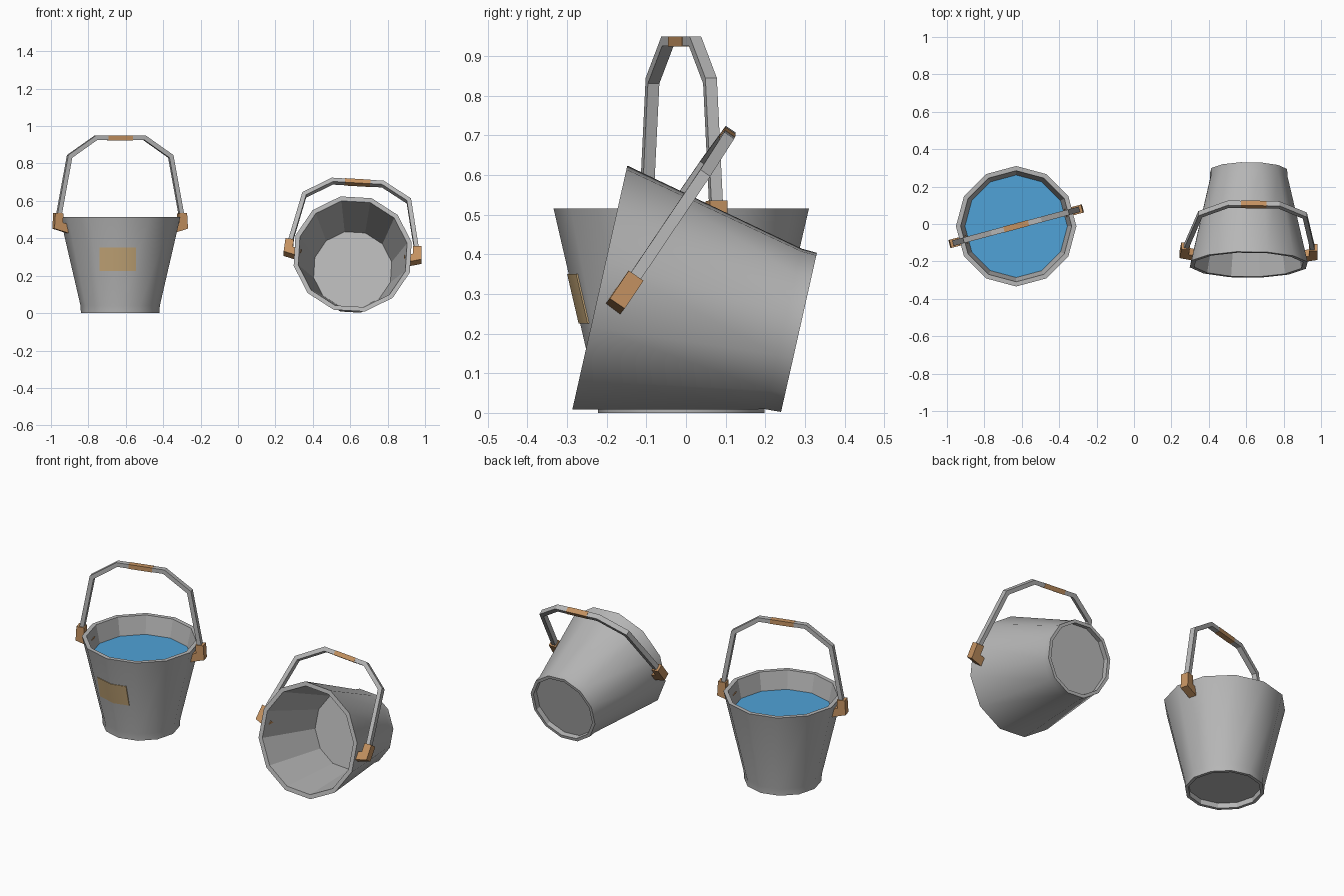
import bpy, bmesh, math
from mathutils import Matrix, Vector

if "Cube" in bpy.data.objects:
    bpy.data.objects.remove(bpy.data.objects["Cube"])


def material(name, rgb):
    m = bpy.data.materials.new(name)
    m.diffuse_color = (*rgb, 1)
    m.use_nodes = True
    m.node_tree.nodes["Principled BSDF"].inputs["Base Color"].default_value = m.diffuse_color
    return m


METAL = material("grey metal", (0.47, 0.47, 0.47))
WOOD = material("brown wood", (0.56, 0.29, 0.12))
WATER = material("blue water", (0.08, 0.36, 0.68))
PATCH = material("tan patch", (0.62, 0.43, 0.21))
SIDES = 12


def make(name, bm, mat, matrix):
    bmesh.ops.recalc_face_normals(bm, faces=bm.faces)
    me = bpy.data.meshes.new(name)
    bm.to_mesh(me)
    bm.free()
    me.materials.append(mat)
    ob = bpy.data.objects.new(name, me)
    bpy.context.collection.objects.link(ob)
    ob.matrix_world = matrix
    return ob


def ring(bm, r, z):
    # a face is centred on the local x axis
    return [bm.verts.new((r * math.cos((i + .5) * math.tau / SIDES),
                          r * math.sin((i + .5) * math.tau / SIDES), z))
            for i in range(SIDES)]


def pail(name, matrix):
    # profile from the recessed underside, up the outside, down to the inner floor
    prof = [(0.192, 0.03), (0.192, 0), (0.21, 0), (0.212, 0.04),
            (0.322, 0.515), (0.297, 0.515), (0.213, 0.13)]
    bm = bmesh.new()
    rings = [ring(bm, r, z) for r, z in prof]
    for k in range(len(rings) - 1):
        a, b = rings[k], rings[k + 1]
        for i in range(SIDES):
            j = (i + 1) % SIDES
            f = bm.faces.new((a[i], a[j], b[j], b[i]))
            f.smooth = k in (2, 3)
    bm.faces.new(rings[0])
    bm.faces.new(rings[-1])
    make(name, bm, METAL, matrix)


def bar(name, path, thick, width, mat, matrix):
    # square bar swept with mitred corners along a path in the xz plane
    pts = [Vector((x, 0, z)) for x, z in path]
    bm = bmesh.new()
    rows = []
    for i, p in enumerate(pts):
        d1 = (p - pts[i - 1]).normalized() if i else None
        d2 = (pts[i + 1] - p).normalized() if i < len(pts) - 1 else None
        d1, d2 = d1 or d2, d2 or d1
        t = (d1 + d2).normalized()
        n = Vector((-t.z, 0, t.x)) * (thick / 2 / t.dot(d1))
        w = Vector((0, width / 2, 0))
        rows.append([bm.verts.new(p + o) for o in (n + w, n - w, -n - w, -n + w)])
    for a, b in zip(rows, rows[1:]):
        for i in range(4):
            j = (i + 1) % 4
            bm.faces.new((a[i], a[j], b[j], b[i]))
    bm.faces.new(rows[0])
    bm.faces.new(rows[-1])
    make(name, bm, mat, matrix)


def bucket(label, matrix, swing):
    pail(label + "_pail", matrix)
    # handle frame: origin on the pivot line
    hm = matrix @ Matrix.Translation((0, 0, 0.46)) @ Matrix.Rotation(swing, 4, 'X')
    half = [(0.342, 0.05), (0.28, 0.378), (0.135, 0.477)]
    bar(label + "_handle", half + [(-x, z) for x, z in reversed(half)],
        0.024, 0.03, METAL, hm)
    bar(label + "_grip", [(0.068, 0.477), (-0.068, 0.477)], 0.026, 0.032, WOOD, hm)
    for side, s in (("right", 1), ("left", -1)):
        bar(f"{label}_{side}_lug",
            [(s * 0.342, 0.075), (s * 0.346, 0.008), (s * 0.28, -0.012)],
            0.045, 0.045, WOOD, hm)


# upright bucket
up = Matrix.Translation((-0.63, -0.012, 0)) @ Matrix.Rotation(math.radians(15), 4, 'Z')
bucket("upright", up, 0)

# bucket lying on its side, mouth to the front
lying = (Matrix.Translation((0.613, 0.285, 0.203))
         @ Matrix.Rotation(math.radians(77.3), 4, 'X')
         @ Matrix.Rotation(math.radians(-3.4), 4, 'Z'))
bucket("lying", lying, math.radians(-111.5))

# water surface in the upright bucket
bm = bmesh.new()
bm.faces.new(ring(bm, 0.274, 0.41))
make("water", bm, WATER, up)

# patch plate bent round the front corner of the upright bucket
bm = bmesh.new()
cols = []
for dx in (-0.11, 0, 0.085):
    col = []
    for off in (0.004, -0.002):
        for z in (0.225, 0.35):
            r = 0.212 + (z - 0.04) * 0.11 / 0.475 + off
            col.append(bm.verts.new((dx, abs(dx) * math.tan(math.radians(15)) - r, z)))
    cols.append([col[0], col[1], col[3], col[2]])
for a, b in zip(cols, cols[1:]):
    for i in range(4):
        j = (i + 1) % 4
        bm.faces.new((a[i], a[j], b[j], b[i])).smooth = i == 0
bm.faces.new(cols[0])
bm.faces.new(cols[-1])
make("patch", bm, PATCH, Matrix.Translation((-0.63, -0.012, 0)))
